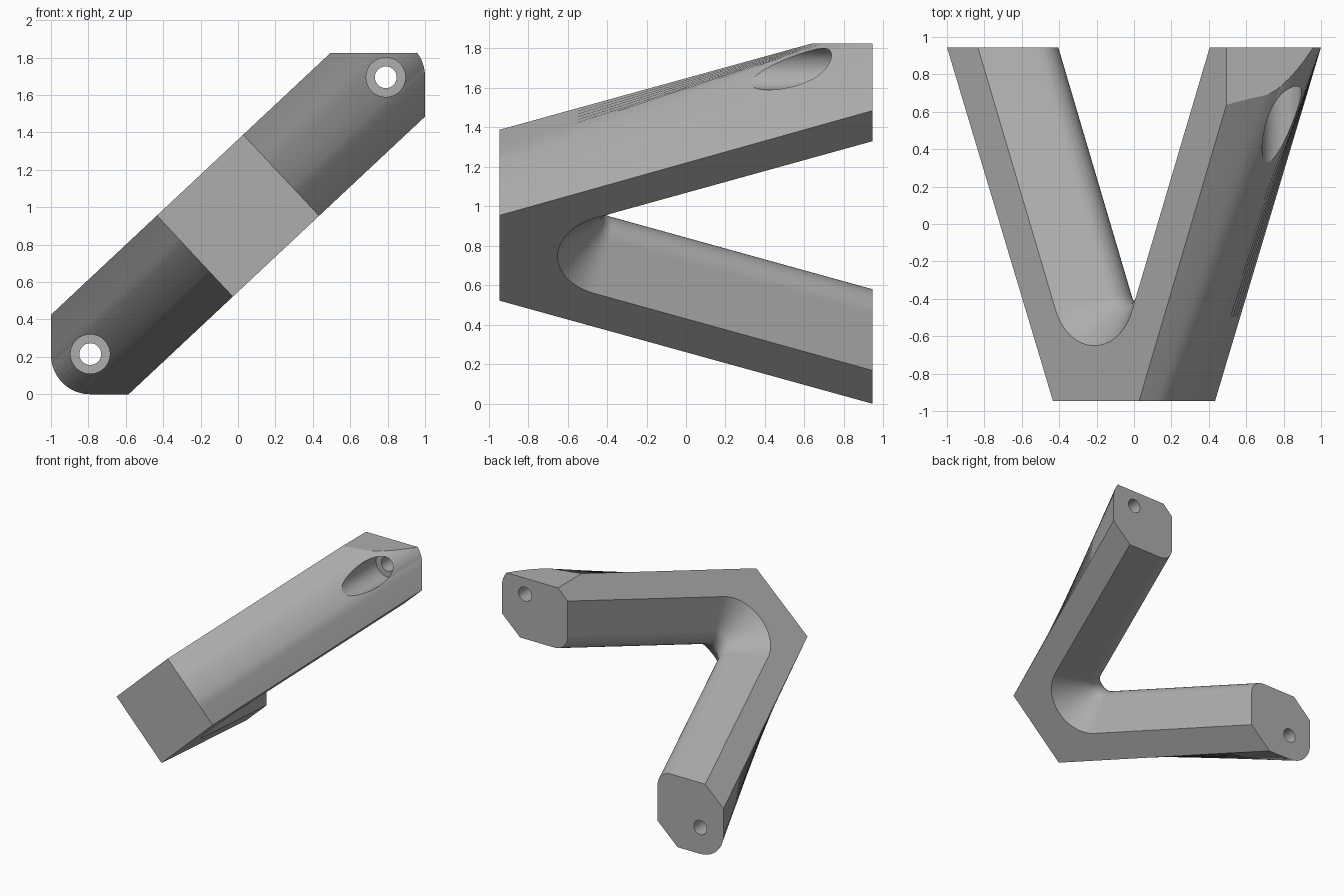
import bpy, bmesh, math
from mathutils import Vector

if "Cube" in bpy.data.objects:
    bpy.data.objects.remove(bpy.data.objects["Cube"])

TH = math.radians(43.13)          # tilt of the whole V in the front view
CO, SI = math.cos(TH), math.sin(TH)
CZ, H, Y = 0.955, 0.297, 0.945    # centre height, half thickness, half depth
FRONT = 0.316                     # half width of the front square
K = 0.405                         # slope of the arms
A, YC = math.atan(K), -0.349      # arm angle, centre of the inner bend
TOP = 1.825                       # flat cut on the upper tip


def to_uv(x, z):
    """Front view point of the lower arm -> (distance along the V, thickness)."""
    z -= CZ
    return -(x * CO + z * SI), -x * SI + z * CO


def arc(cx, cz, r, a0, a1, n=12):
    return [(cx + r * math.cos(math.radians(a0 + (a1 - a0) * i / n)),
             cz + r * math.sin(math.radians(a0 + (a1 - a0) * i / n))) for i in range(n + 1)]


# end profile of an arm: outer side and inner side, each a rounded corner
outer = [to_uv(*p) for p in [(-1, 0.43)] + arc(-0.79, 0.21, 0.21, 180, 270) + [(-0.57, 0)]]
inner = [to_uv(*p) for p in [(-0.85, 0.58)] + arc(-0.525, 0.46, 0.12, 90, 0) + [(-0.405, 0.14)]]


def side(profile, v):
    for (u0, v0), (u1, v1) in zip(profile, profile[1:]):
        if v1 <= v <= v0:
            return u0 + (u1 - u0) * (v - v0) / (v1 - v0)
    return profile[0][0] if v > profile[0][1] else profile[-1][0]


def ring(v):
    """Outline of the V at one thickness level."""
    ol, ou, il, iu = side(outer, v), side(outer, -v), side(inner, v), side(inner, -v)
    pts = [(-FRONT, -Y), (FRONT, -Y), (ou, Y), (iu, Y)]
    radius = [(u - K * (Y - YC)) * math.cos(A) for u in (iu, il)]
    n = 20
    for i in range(n + 1):
        t = -A - (math.pi - 2 * A) * i / n
        r = radius[0] + (radius[1] - radius[0]) * i / n
        pts.append((r * math.cos(t), YC + r * math.sin(t)))
    pts += [(-il, Y), (-ol, Y)]
    return [Vector((u * CO - v * SI, y, CZ + u * SI + v * CO)) for u, y in pts]


# thickness levels: every profile corner of both arms plus an even spread
levels = [s * p[1] for p in outer + inner for s in (1, -1)]
levels += [H * (i / 12 - 1) for i in range(25)]
vs = []
for v in sorted(l for l in levels if abs(l) <= H + 1e-6):
    if not vs or v - vs[-1] > 0.003:
        vs.append(v)
vs[-1] = H

# V shaped body
bm = bmesh.new()
rings = [[bm.verts.new(p) for p in ring(v)] for v in vs]
for a, b in zip(rings, rings[1:]):
    for i in range(len(a)):
        j = (i + 1) % len(a)
        bm.faces.new((a[i], a[j], b[j], b[i]))
bm.faces.new(rings[0][::-1])
bm.faces.new(rings[-1])
# flat cut on the upper tip
res = bmesh.ops.bisect_plane(bm, geom=bm.verts[:] + bm.edges[:] + bm.faces[:], dist=1e-5,
                             plane_co=(0, 0, TOP), plane_no=(0, 0, 1), clear_outer=True)
bmesh.ops.holes_fill(bm, edges=[e for e in bm.edges if e.is_boundary], sides=0)
bmesh.ops.recalc_face_normals(bm, faces=bm.faces[:])
me = bpy.data.meshes.new("v_bracket")
bm.to_mesh(me)
bm.free()
body = bpy.data.objects.new("v_bracket", me)
bpy.context.collection.objects.link(body)
bpy.context.view_layer.objects.active = body

# screw holes: wide pocket from the front, narrow hole through the end
for s in (-1, 1):
    for r, y0, y1 in ((0.105, 0.0, 0.8), (0.058, 0.7, 1.1)):
        bpy.ops.mesh.primitive_cylinder_add(vertices=48, radius=r, depth=y1 - y0,
                                            location=(s * 0.79, (y0 + y1) / 2, CZ + s * 0.74),
                                            rotation=(math.pi / 2, 0, 0))
        cutter = bpy.context.object
        cutter.name = "screw_hole_cutter"
        cutter.hide_render = True
        mod = body.modifiers.new("screw_hole", 'BOOLEAN')
        mod.operation, mod.solver, mod.object = 'DIFFERENCE', 'EXACT', cutter
        bpy.context.view_layer.objects.active = body
        bpy.ops.object.modifier_apply(modifier=mod.name)
        bpy.data.objects.remove(cutter)

# grey material and smooth shading
mat = bpy.data.materials.new("mid_grey")
mat.diffuse_color = (0.42, 0.42, 0.42, 1)
mat.use_nodes = True
mat.node_tree.nodes["Principled BSDF"].inputs["Base Color"].default_value = mat.diffuse_color
body.data.materials.clear()
body.data.materials.append(mat)
bpy.ops.object.select_all(action='DESELECT')
body.select_set(True)
bpy.context.view_layer.objects.active = body
bpy.ops.object.shade_smooth_by_angle(angle=math.radians(25))
